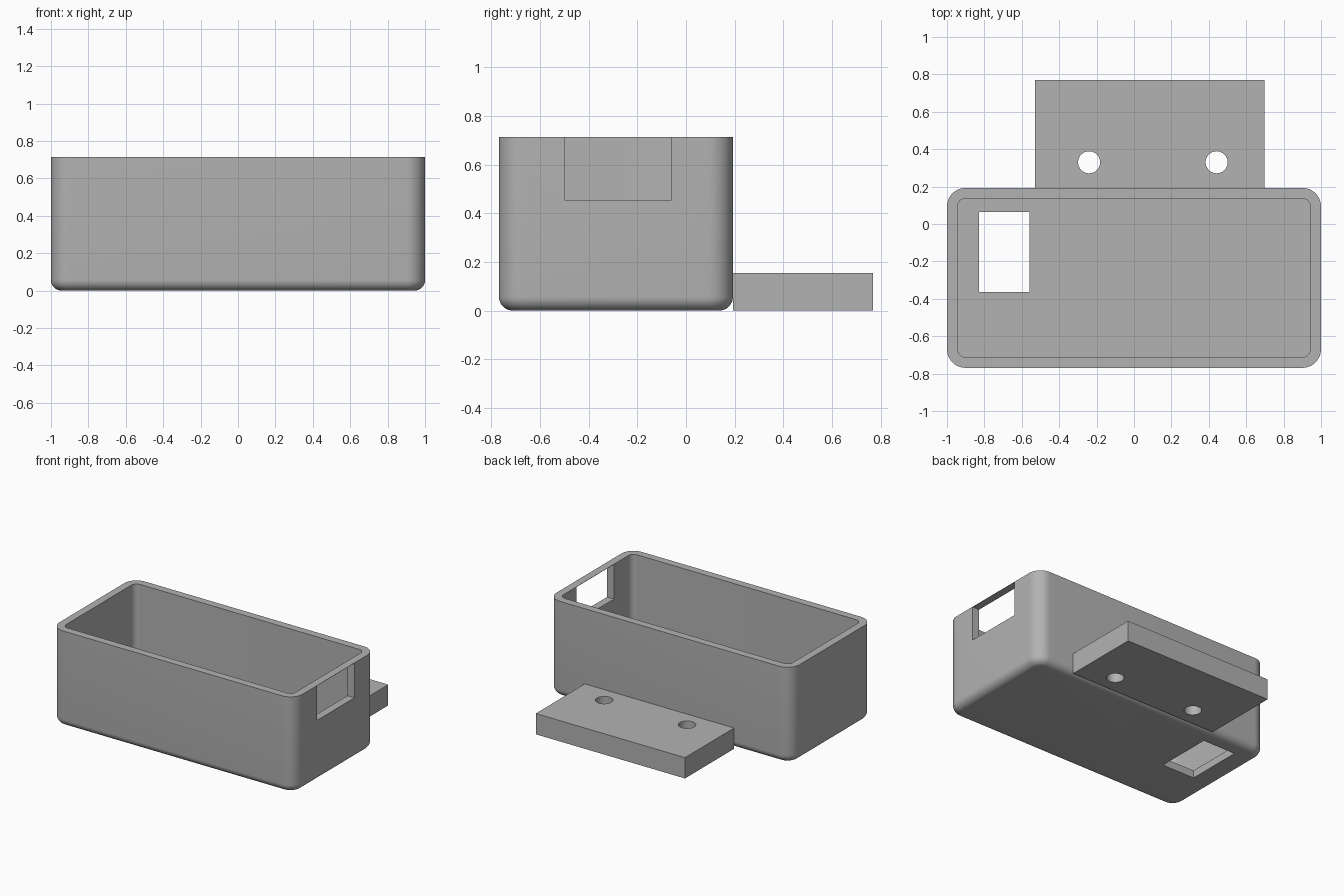
import bpy, bmesh, math

cube = bpy.data.objects.get("Cube")
if cube:
    bpy.data.objects.remove(cube, do_unlink=True)

grey = bpy.data.materials.new("plain grey")
grey.use_nodes = True
GREY = (0.45, 0.45, 0.45, 1)
grey.diffuse_color = GREY
grey.node_tree.nodes["Principled BSDF"].inputs["Base Color"].default_value = GREY


def rounded_ring(bm, x0, x1, y0, y1, r, z, segs=12):
    """Rounded rectangle of vertices at height z."""
    corners = [(x1 - r, y1 - r), (x0 + r, y1 - r), (x0 + r, y0 + r), (x1 - r, y0 + r)]
    ring = []
    for i, (cx, cy) in enumerate(corners):
        for k in range(segs + 1):
            a = math.pi / 2 * (i + k / segs)
            ring.append(bm.verts.new((cx + r * math.cos(a), cy + r * math.sin(a), z)))
    return ring


def make_object(name, bm):
    bmesh.ops.recalc_face_normals(bm, faces=bm.faces)
    mesh = bpy.data.meshes.new(name)
    bm.to_mesh(mesh)
    bm.free()
    mesh.materials.append(grey)
    ob = bpy.data.objects.new(name, mesh)
    bpy.context.collection.objects.link(ob)
    return ob


def loft(name, rings):
    """Closed solid through a stack of (bounds, radius, z) sections."""
    bm = bmesh.new()
    loops = [rounded_ring(bm, *bounds, r, z) for bounds, r, z in rings]
    n = len(loops[0])
    for a, b in zip(loops, loops[1:]):
        for i in range(n):
            j = (i + 1) % n
            bm.faces.new((a[i], a[j], b[j], b[i]))
    bm.faces.new(loops[0])
    bm.faces.new(loops[-1])
    return make_object(name, bm)


def block(name, x0, x1, y0, y1, z0, z1):
    bm = bmesh.new()
    bmesh.ops.create_cube(bm, size=1)
    for v in bm.verts:
        v.co = (x1 if v.co.x > 0 else x0, y1 if v.co.y > 0 else y0, z1 if v.co.z > 0 else z0)
    return make_object(name, bm)


def cylinder(name, x, y, r, z0, z1):
    bm = bmesh.new()
    bmesh.ops.create_cone(bm, cap_ends=True, segments=48, radius1=r, radius2=r, depth=z1 - z0)
    bmesh.ops.translate(bm, verts=bm.verts, vec=(x, y, (z0 + z1) / 2))
    return make_object(name, bm)


def cut(target, cutter):
    """Subtract the cutter, apply the result and discard the cutter."""
    cutter.hide_render = True
    mod = target.modifiers.new("cut", "BOOLEAN")
    mod.operation = "DIFFERENCE"
    mod.solver = "EXACT"
    mod.object = cutter
    bpy.ops.object.select_all(action="DESELECT")
    bpy.context.view_layer.objects.active = target
    target.select_set(True)
    bpy.ops.object.modifier_apply(modifier=mod.name)
    bpy.data.objects.remove(cutter, do_unlink=True)


def smooth(ob):
    bpy.ops.object.select_all(action="DESELECT")
    bpy.context.view_layer.objects.active = ob
    ob.select_set(True)
    bpy.ops.object.shade_smooth_by_angle(angle=math.radians(30))


TOP, WALL, FILLET, CORNER = 0.714, 0.057, 0.057, 0.1
FRONT, BACK, END = -0.769, 0.193, 0.769


def inset(d):
    return (-1 + d, 1 - d, FRONT + d, BACK - d)


# Box shell with rounded uprights and a rounded bottom edge
rings = []
for k in range(9):
    a = math.pi / 2 * k / 8
    d = FILLET * (1 - math.sin(a))
    rings.append((inset(d), CORNER - d, FILLET * (1 - math.cos(a))))
rings.append((inset(0), CORNER, TOP))
box = loft("box", rings)

# Cavity, floor opening and end window just under the rim
cut(box, loft("cavity_cutter", [(inset(WALL), CORNER - WALL, WALL), (inset(WALL), CORNER - WALL, 1)]))
cut(box, block("floor_cutter", -0.828, -0.56, -0.363, 0.065, -0.2, 0.2))
cut(box, block("window_cutter", 0.9, 1.1, -0.5, -0.06, 0.455, TOP - 0.002))
smooth(box)

# Mounting plate behind the box with two screw holes
plate = block("mounting_plate", -0.53, 0.697, BACK, END, 0, 0.155)
for x in (-0.24, 0.442):
    cut(plate, cylinder("hole_cutter", x, 0.33, 0.059, -0.1, 0.3))
smooth(plate)
